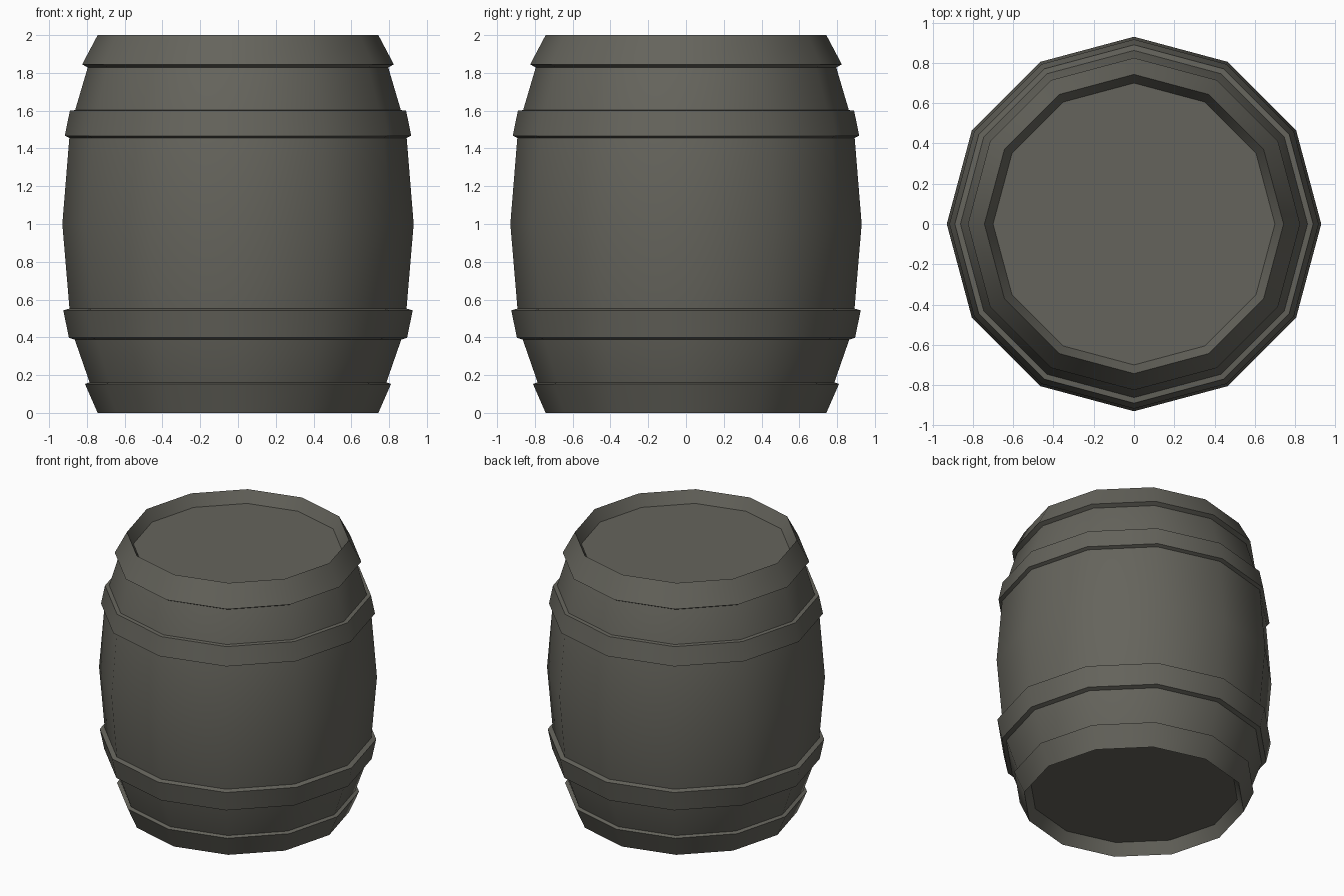
import bpy, bmesh, math

if "Cube" in bpy.data.objects:
    bpy.data.objects.remove(bpy.data.objects["Cube"])

SIDES = 12
mat = bpy.data.materials.new("weathered grey")
mat.diffuse_color = (0.13, 0.127, 0.107, 1)
mat.use_nodes = True
mat.node_tree.nodes["Principled BSDF"].inputs["Base Color"].default_value = mat.diffuse_color


def finish(name, bm):
    me = bpy.data.meshes.new(name)
    bm.to_mesh(me)
    bm.free()
    me.materials.append(mat)
    ob = bpy.data.objects.new(name, me)
    bpy.context.collection.objects.link(ob)
    bpy.ops.object.select_all(action='DESELECT')
    ob.select_set(True)
    bpy.context.view_layer.objects.active = ob
    bpy.ops.object.shade_smooth_by_angle(angle=math.radians(34))


def ring(bm, r, z):
    step = 2 * math.pi / SIDES
    return [bm.verts.new((r * math.cos(i * step), r * math.sin(i * step), z))
            for i in range(SIDES)]


def lathe(name, profile):
    # profile of (radius, height), running bottom to top on the outside
    bm = bmesh.new()
    rings = [ring(bm, r, z) for r, z in profile]
    for a, b in zip(rings, rings[1:]):
        for i in range(SIDES):
            j = (i + 1) % SIDES
            bm.faces.new((a[i], a[j], b[j], b[i]))
    finish(name, bm)


def disc(name, r, z, up):
    bm = bmesh.new()
    vs = ring(bm, r, z)
    bm.faces.new(vs if up else vs[::-1])
    finish(name, bm)


# Bulging barrel wall
lathe("barrel_wall", [(0.76, 0.09), (0.785, 0.16), (0.865, 0.39), (0.892, 0.55),
                      (0.93, 1.0), (0.893, 1.455), (0.863, 1.6), (0.795, 1.83),
                      (0.76, 1.915)])

# End hoops, folding over into the recess
lathe("bottom_hoop", [(0.70, 0.085), (0.743, 0), (0.81, 0.153), (0.783, 0.163)])
lathe("top_hoop", [(0.793, 1.828), (0.825, 1.845), (0.743, 2), (0.70, 1.915)])

# Middle hoops
lathe("lower_hoop", [(0.863, 0.387), (0.895, 0.398), (0.925, 0.543), (0.89, 0.553)])
lathe("upper_hoop", [(0.89, 1.455), (0.917, 1.467), (0.89, 1.6), (0.86, 1.603)])

# Recessed heads
disc("top_head", 0.70, 1.915, True)
disc("bottom_head", 0.70, 0.085, False)
